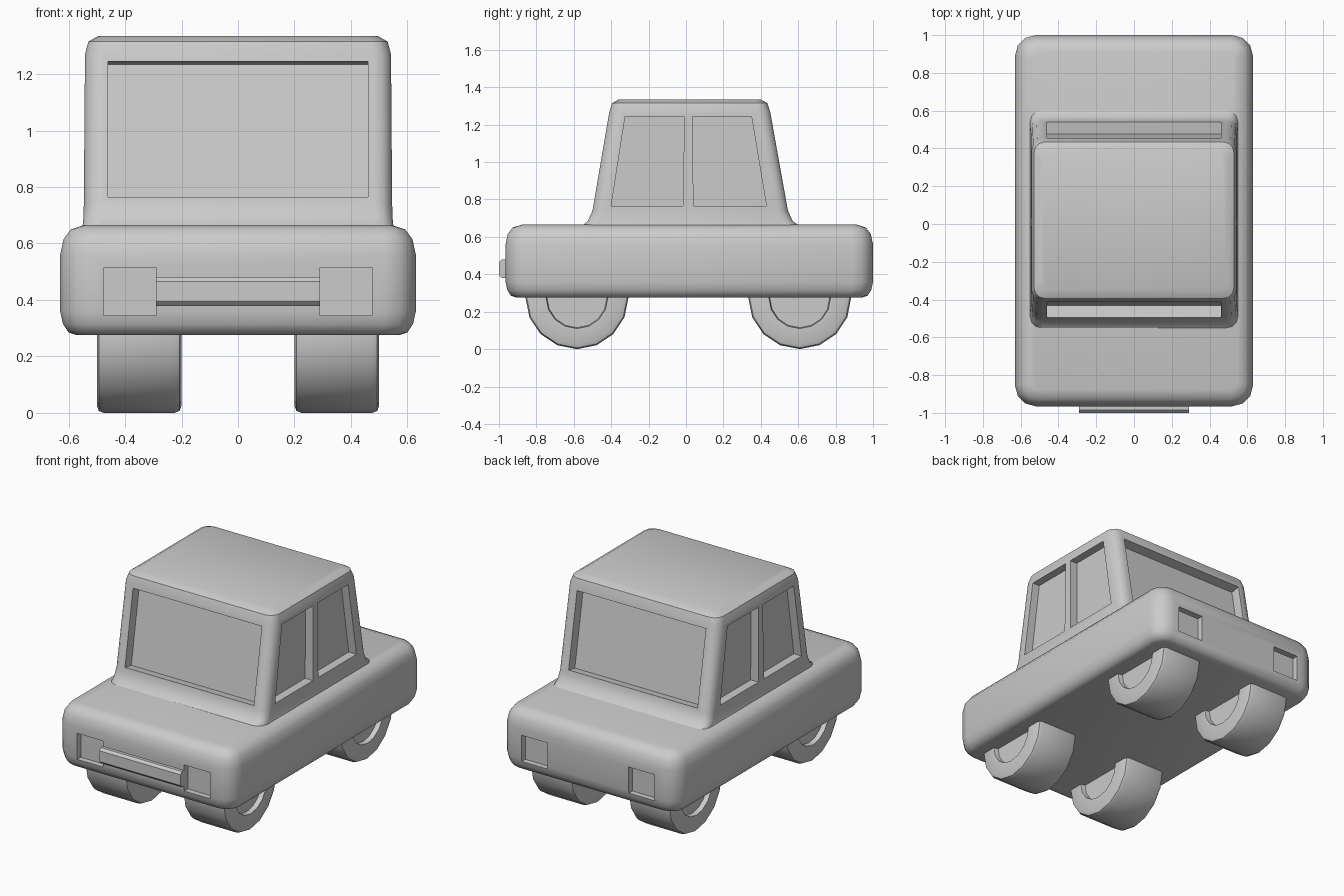
import bpy, bmesh
from math import sin, cos, pi
from mathutils import Vector

if "Cube" in bpy.data.objects:
    bpy.data.objects.remove(bpy.data.objects["Cube"], do_unlink=True)

GREY = (0.6, 0.6, 0.6, 1)
paint = bpy.data.materials.new("light grey")
paint.use_nodes = True
paint.diffuse_color = GREY
paint.node_tree.nodes["Principled BSDF"].inputs["Base Color"].default_value = GREY


def make_object(name, bm):
    bmesh.ops.recalc_face_normals(bm, faces=bm.faces)
    mesh = bpy.data.meshes.new(name)
    bm.to_mesh(mesh)
    bm.free()
    mesh.materials.append(paint)
    obj = bpy.data.objects.new(name, mesh)
    bpy.context.collection.objects.link(obj)
    return obj


def activate(obj):
    bpy.ops.object.select_all(action='DESELECT')
    obj.select_set(True)
    bpy.context.view_layer.objects.active = obj


def smooth(obj, angle=0.7):
    activate(obj)
    bpy.ops.object.shade_smooth_by_angle(angle=angle)


def loft(bm, rings):
    """Skin a stack of equal-length point rings and cap both ends."""
    loops = [[bm.verts.new(p) for p in ring] for ring in rings]
    for a, b in zip(loops, loops[1:]):
        for i in range(len(a)):
            j = (i + 1) % len(a)
            bm.faces.new((a[i], a[j], b[j], b[i]))
    bm.faces.new(loops[0])
    bm.faces.new(loops[-1])


def rounded_rect(z, hx, y0, y1, r, steps=3):
    corners = ((hx - r, y1 - r), (r - hx, y1 - r), (r - hx, y0 + r), (hx - r, y0 + r))
    ring = []
    for q, (cx, cy) in enumerate(corners):
        for k in range(steps + 1):
            a = (q + k / steps) * pi / 2
            ring.append((cx + r * cos(a), cy + r * sin(a), z))
    return ring


def prism(bm, quad, inward, depth):
    """Cutter that sinks a quad into a surface."""
    v = Vector(inward).normalized()
    pts = [Vector(p) for p in quad]
    loft(bm, [[p - v * 0.06 for p in pts], [p + v * depth for p in pts]])


def carve(obj, bm):
    cutter = make_object("cutter", bm)
    cutter.hide_render = True
    mod = obj.modifiers.new("recesses", 'BOOLEAN')
    mod.operation = 'DIFFERENCE'
    mod.solver = 'EXACT'
    mod.object = cutter
    activate(obj)
    bpy.ops.object.modifier_apply(modifier=mod.name)
    bpy.data.objects.remove(cutter, do_unlink=True)


# Lower body: rounded slab, given as (height, inset)
bm = bmesh.new()
body_profile = [(0.275, 0.06), (0.285, 0.03), (0.315, 0.01), (0.36, 0),
                (0.56, 0), (0.615, 0.012), (0.65, 0.038), (0.665, 0.085)]
loft(bm, [rounded_rect(z, 0.63 - d, d - 0.965, 1 - d, 0.11 - d * 0.8)
          for z, d in body_profile])
body = make_object("lower_body", bm)

# Lamp recesses at both ends of the body
bm = bmesh.new()
for side in (-1, 1):
    for y, inward in ((-0.965, 1), (1.0, -1)):
        quad = [(side * x, y, z) for x, z in
                ((0.29, 0.345), (0.475, 0.345), (0.475, 0.515), (0.29, 0.515))]
        prism(bm, quad, (0, inward, 0), 0.04)
carve(body, bm)
smooth(body)

# Cabin: (height, half width, front, back), flared at the foot
bm = bmesh.new()
cabin_profile = [(0.60, 0.55, -0.56, 0.61), (0.665, 0.55, -0.55, 0.60),
                 (0.685, 0.548, -0.525, 0.57), (0.74, 0.546, -0.50, 0.545),
                 (1.27, 0.542, -0.41, 0.45), (1.315, 0.53, -0.395, 0.435),
                 (1.335, 0.495, -0.36, 0.40)]
loft(bm, [rounded_rect(z, hx, y0, y1, 0.06) for z, hx, y0, y1 in cabin_profile])
cabin = make_object("cabin", bm)

# Window recesses
LOW, HIGH = 0.765, 1.245
bm = bmesh.new()
for foot, slope in ((-0.50, 0.17), (0.545, -0.179)):
    quad = [(x, foot + slope * (z - 0.74), z)
            for x, z in ((-0.46, LOW), (0.46, LOW), (0.46, HIGH), (-0.46, HIGH))]
    direction = 1 if slope > 0 else -1
    prism(bm, quad, (0, direction, -abs(slope)), 0.065)
side_windows = [(-0.40, -0.015, -0.01, -0.325), (0.04, 0.43, 0.35, 0.035)]
for side in (-1, 1):
    for ys in side_windows:
        quad = [(side * 0.545, y, z) for y, z in zip(ys, (LOW, LOW, HIGH, HIGH))]
        prism(bm, quad, (-side, 0, 0), 0.055)
carve(cabin, bm)
smooth(cabin)

# Front grille bar between the lamps
bm = bmesh.new()
bar = [(-0.94, 0.38), (-0.985, 0.38), (-1.0, 0.395),
       (-1.0, 0.465), (-0.985, 0.48), (-0.94, 0.48)]
loft(bm, [[(x, y, z) for y, z in bar] for x in (-0.29, 0.29)])
smooth(make_object("grille_bar", bm))

# Wheels: (offset along axle, radius), hubs sunk on both faces
half = [(-0.12, 0.16), (-0.15, 0.165), (-0.15, 0.25), (-0.143, 0.268), (-0.125, 0.275)]
wheel_profile = half + [(-o, r) for o, r in reversed(half)]
SIDES = 16
for end, y in (("front", -0.583), ("rear", 0.608)):
    for hand, side in (("left", 1), ("right", -1)):
        bm = bmesh.new()
        loft(bm, [[(side * 0.35 + o, y + r * sin(2 * pi * i / SIDES),
                    0.275 - r * cos(2 * pi * i / SIDES)) for i in range(SIDES)]
                  for o, r in wheel_profile])
        smooth(make_object(f"{end}_{hand}_wheel", bm))
